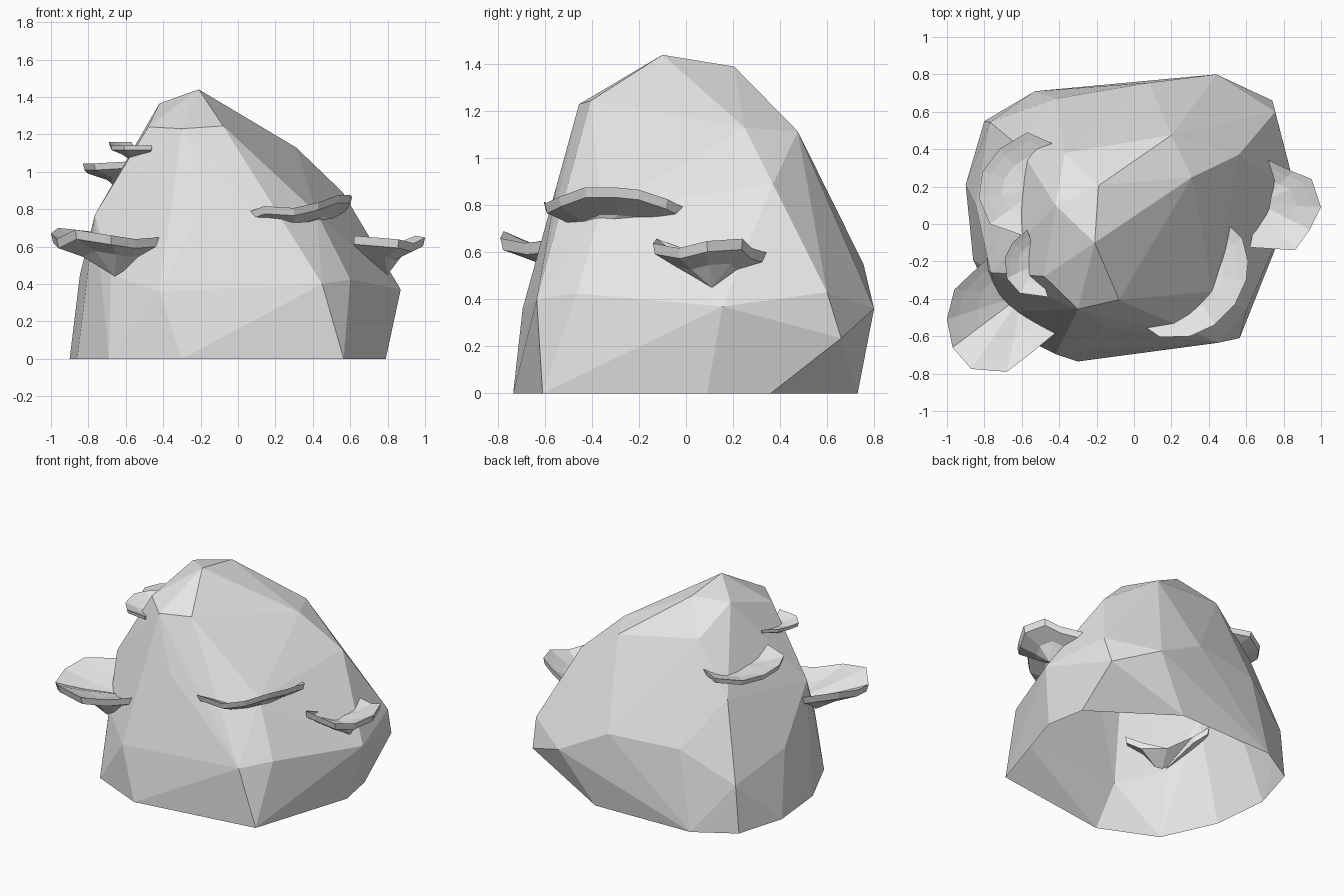
import bpy, bmesh
from mathutils import Vector

old = bpy.data.objects.get("Cube")
if old:
    bpy.data.objects.remove(old, do_unlink=True)

# Single stone colour
grey = bpy.data.materials.new("plain_grey")
grey.use_nodes = True
grey.diffuse_color = (0.8, 0.8, 0.8, 1)
grey.node_tree.nodes["Principled BSDF"].inputs["Base Color"].default_value = (0.8, 0.8, 0.8, 1)


def add_object(name, bm):
    bmesh.ops.recalc_face_normals(bm, faces=bm.faces[:])
    mesh = bpy.data.meshes.new(name)
    bm.to_mesh(mesh)
    bm.free()
    mesh.materials.append(grey)
    obj = bpy.data.objects.new(name, mesh)
    bpy.context.collection.objects.link(obj)
    return obj


# Boulder: faceted hull of a few corner points, open underneath
base = [(-.9, .21), (-.8, .55), (-.53, .71), (.2, .73), (.74, .36), (.79, .09),
        (.565, -.61), (-.3, -.735), (-.69, -.56), (-.86, -.19)]
middle = [(.45, -.635, .4), (.6, -.465, .425), (-.42, -.695, .36), (.87, .155, .37),
          (.74, .66, .235), (.755, .6, .43), (.44, .8, .36), (.08, .755, .55),
          (-.42, .67, .54), (-.77, .545, .33), (-.845, .1, .45), (-.68, -.47, .45),
          (-.765, -.26, .77)]
upper = [(-.15, -.55, .885), (.17, -.51, .83), (.42, -.36, .78), (.56, .37, .89),
         (-.62, .42, .85), (.2, .475, 1.115), (.31, .25, 1.13), (-.08, -.405, 1.245),
         (-.3, -.455, 1.23), (-.48, -.28, 1.24), (-.37, .38, 1.2), (-.42, .1, 1.365),
         (-.19, .205, 1.39), (-.21, -.1, 1.44)]


def build_boulder():
    bm = bmesh.new()
    for x, y in base:
        bm.verts.new((x, y, 0))
    for p in middle + upper:
        bm.verts.new(p)
    hull = bmesh.ops.convex_hull(bm, input=bm.verts[:])
    spare = {g for g in hull["geom_interior"] + hull["geom_unused"]
             if isinstance(g, bmesh.types.BMVert)}
    bmesh.ops.delete(bm, geom=list(spare), context="VERTS")
    floor = [f for f in bm.faces if all(v.co.z < 0.001 for v in f.verts)]
    bmesh.ops.delete(bm, geom=floor, context="FACES")
    return add_object("boulder", bm)


# Shelf fungus: wavy plate inside a rim outline, on a wedge tapering to a root
def build_shelf(name, rim, root, thick):
    bm = bmesh.new()
    rim = [Vector(p) for p in rim]
    root = Vector(root)
    hub = (rim[0] + rim[-1]) / 2
    dish = bm.verts.new(hub.lerp(Vector((hub.x, hub.y, root.z)), 0.5))
    tip = bm.verts.new(root)
    # Share of the way from the hub to the rim, and height in plate thicknesses
    sections = [(0.6, -0.8), (0.85, -0.1), (1, 0.4), (0.97, -0.6), (0.62, -1.7)]
    rings = [[] for _ in sections]
    for p in rim:
        for ring, (share, rise) in zip(rings, sections):
            ring.append(bm.verts.new(hub.lerp(p, share) + Vector((0, 0, rise * thick))))
    for i in range(len(rim) - 1):
        bm.faces.new((dish, rings[0][i], rings[0][i + 1]))
        bm.faces.new((tip, rings[-1][i + 1], rings[-1][i]))
        for lo, hi in zip(rings, rings[1:]):
            bm.faces.new((lo[i], hi[i], hi[i + 1], lo[i + 1]))
    # Close the back that sits inside the stone
    bm.faces.new([dish] + [r[0] for r in rings] + [tip] + [r[-1] for r in reversed(rings)])
    bmesh.ops.triangulate(bm, faces=[f for f in bm.faces if len(f.verts) > 3])
    return add_object(name, bm)


build_boulder()
build_shelf("shelf_fungus_front_right",
            [(-.41, -.575, .63), (-.55, -.69, .62), (-.68, -.79, .64), (-.87, -.775, .67),
             (-.97, -.66, .62), (-1, -.51, .65), (-.96, -.35, .68), (-.78, -.18, .66)],
            (-.66, -.52, .44), .05)
build_shelf("shelf_fungus_front_left",
            [(.06, -.55, .77), (.14, -.605, .8), (.3, -.6, .79), (.43, -.54, .82),
             (.54, -.43, .86), (.6, -.3, .86), (.61, -.2, .85), (.58, -.08, .81), (.5, 0, .77)],
            (.4, -.38, .68), .04)
build_shelf("shelf_fungus_left",
            [(.71, .345, .58), (.85, .28, .6), (.95, .24, .64), (1, .09, .63),
             (.94, -.03, .6), (.86, -.14, .62), (.62, -.125, .64)],
            (.8, .11, .45), .045)
build_shelf("shelf_fungus_right",
            [(-.435, .43, 1.01), (-.57, .49, 1), (-.72, .4, .99), (-.81, .28, 1.01),
             (-.83, .14, 1.03), (-.77, 0, 1.03), (-.6, -.06, 1.04)],
            (-.67, .2, .93), .035)
build_shelf("shelf_fungus_small",
            [(-.57, -.03, 1.15), (-.65, -.1, 1.15), (-.69, -.18, 1.15), (-.68, -.29, 1.13),
             (-.61, -.37, 1.13), (-.46, -.39, 1.13)],
            (-.57, -.24, 1.06), .025)
